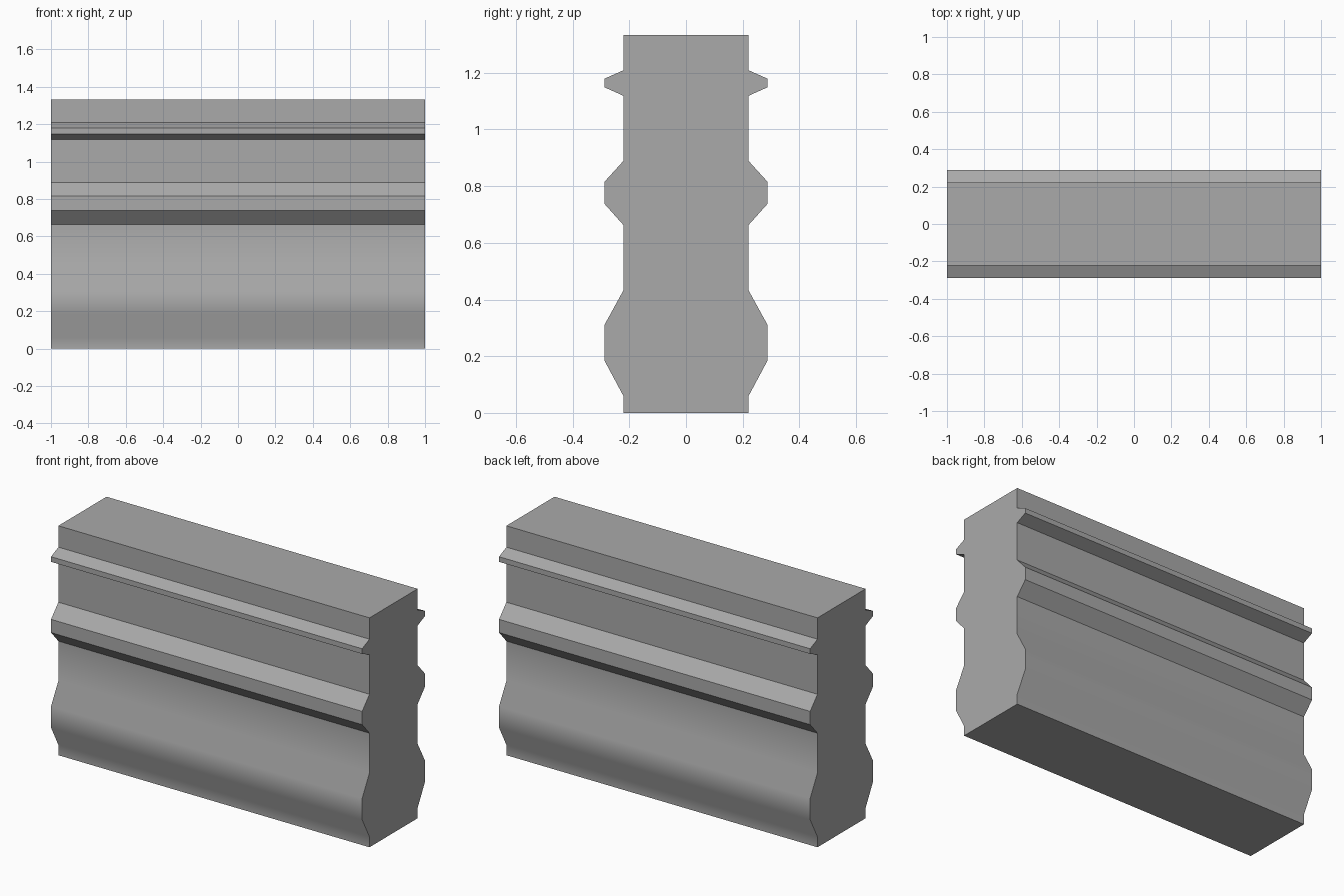
import bpy
import bmesh
import math

if "Cube" in bpy.data.objects:
    bpy.data.objects.remove(bpy.data.objects["Cube"], do_unlink=True)

# Plain grey stone
stone = bpy.data.materials.new("grey_stone")
stone.use_nodes = True
color = (0.4, 0.4, 0.4, 1)
stone.diffuse_color = color
stone.node_tree.nodes["Principled BSDF"].inputs["Base Color"].default_value = color

# Half profile: wall face interrupted by three chamfered mouldings
WALL, RIDGE, HEIGHT, HALF_LENGTH = 0.221, 0.288, 1.333, 1.0
mouldings = [(0.06, 0.185, 0.31, 0.432),
             (0.663, 0.738, 0.815, 0.889),
             (1.119, 1.149, 1.179, 1.209)]
half = [(WALL, 0)]
for low, ridge_low, ridge_high, high in mouldings:
    half += [(WALL, low), (RIDGE, ridge_low), (RIDGE, ridge_high), (WALL, high)]
half.append((WALL, HEIGHT))
profile = half + [(-y, z) for y, z in reversed(half)]

# Extrude the mirrored profile along the wall
bm = bmesh.new()
end = bm.faces.new([bm.verts.new((-HALF_LENGTH, y, z)) for y, z in profile])
result = bmesh.ops.extrude_face_region(bm, geom=[end], use_keep_orig=True)
moved = [v for v in result["geom"] if isinstance(v, bmesh.types.BMVert)]
bmesh.ops.translate(bm, verts=moved, vec=(2 * HALF_LENGTH, 0, 0))
bmesh.ops.recalc_face_normals(bm, faces=bm.faces)
mesh = bpy.data.meshes.new("moulded_wall")
bm.to_mesh(mesh)
bm.free()
mesh.materials.append(stone)
wall = bpy.data.objects.new("moulded_wall", mesh)
bpy.context.collection.objects.link(wall)

# Soft shading over the shallow base moulding, crisp chamfers above
bpy.ops.object.select_all(action="DESELECT")
wall.select_set(True)
bpy.context.view_layer.objects.active = wall
bpy.ops.object.shade_smooth_by_angle(angle=math.radians(35))
